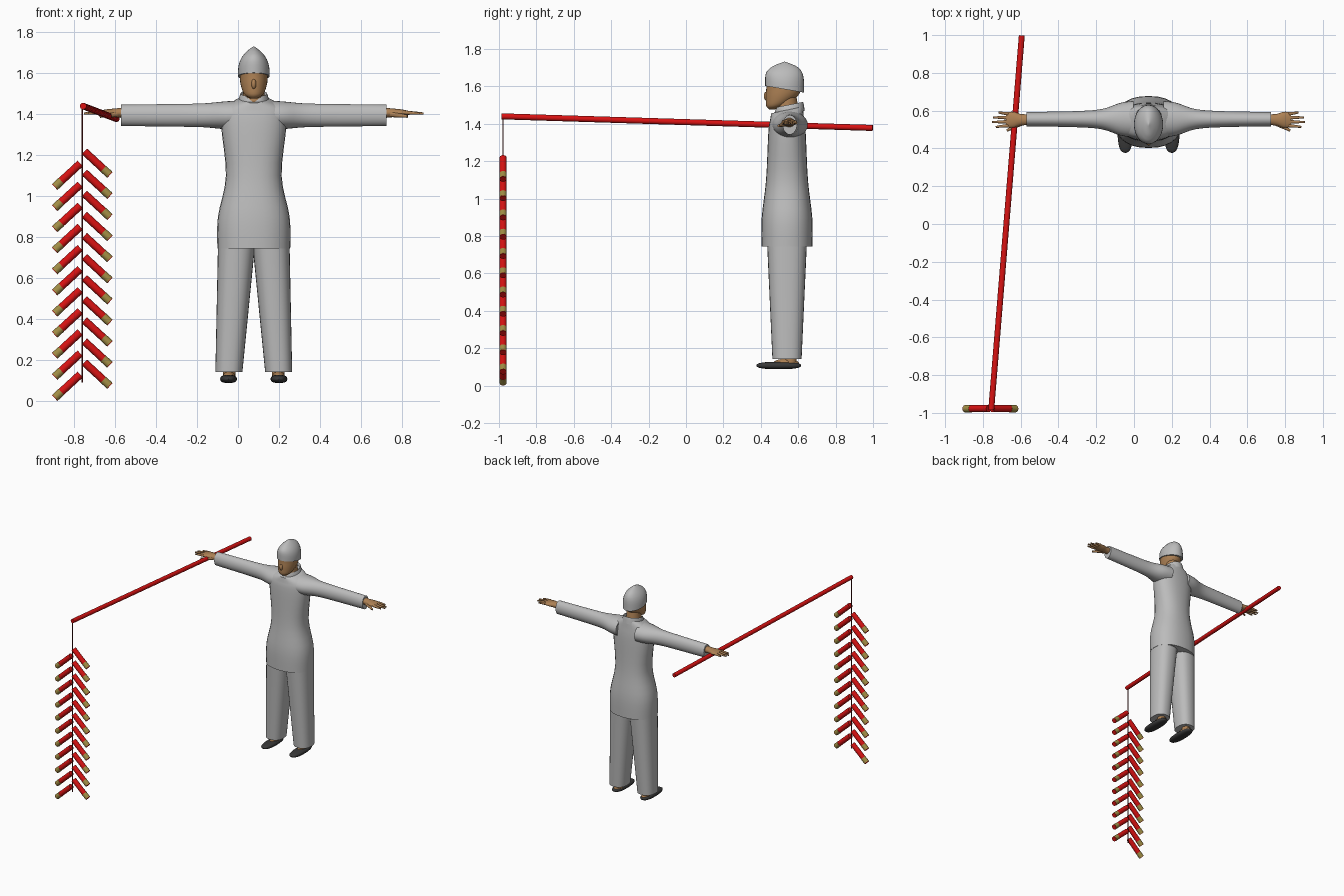
import bpy, bmesh, math
from mathutils import Vector

cube = bpy.data.objects.get("Cube")
if cube:
    bpy.data.objects.remove(cube, do_unlink=True)


def material(name, *rgb):
    mat = bpy.data.materials.new(name)
    mat.use_nodes = True
    mat.diffuse_color = (*rgb, 1)
    shader = mat.node_tree.nodes["Principled BSDF"]
    shader.inputs["Base Color"].default_value = (*rgb, 1)
    shader.inputs["Roughness"].default_value = .8
    return mat


CLOTH = material("grey cloth", .5, .5, .5)
SKIN = material("tan skin", .42, .22, .09)
SHOE = material("black leather", .04, .04, .04)
RED = material("red paper", .68, .006, .006)
GOLD = material("dull gold", .36, .27, .06)
CORD = material("dark red cord", .13, .01, .01)

BODY_X, BODY_Y = .077, .54


def smooth_rings(rings, steps=4):
    """Pass a smooth curve through a few rings."""
    pts = [Vector(ring) for ring in rings]
    pts = [pts[0], *pts, pts[-1]]
    result = []
    for a, b, c, d in zip(pts, pts[1:], pts[2:], pts[3:]):
        for step in range(steps):
            t = step / steps
            result.append(b + (c - a) * t / 2 + (2 * a - 5 * b + 4 * c - d) * t**2 / 2
                          + (3 * b - a - 3 * c + d) * t**3 / 2)
    return result + [pts[-1]]


def loft(name, axis, centre, rings, mat, power=2, sides=28, caps=True, shape=None):
    """Skin rounded rings of (position, half size, half size) along an axis."""
    bm = bmesh.new()
    loops = []
    for position, half_u, half_v in smooth_rings(rings):
        loop = []
        for i in range(sides):
            angle = math.tau * i / sides
            cos, sin = math.cos(angle), math.sin(angle)
            u = centre[0] + half_u * math.copysign(abs(cos) ** (2 / power), cos)
            v = centre[1] + half_v * math.copysign(abs(sin) ** (2 / power), sin)
            point = Vector({"x": (position, u, v), "y": (u, position, v), "z": (u, v, position)}[axis])
            if shape:
                shape(point)
            loop.append(bm.verts.new(point))
        loops.append(loop)
    for low, high in zip(loops, loops[1:]):
        for i in range(sides):
            bm.faces.new((low[i - 1], low[i], high[i], high[i - 1]))
    if caps:
        bm.faces.new(loops[0])
        bm.faces.new(loops[-1])
    bmesh.ops.recalc_face_normals(bm, faces=bm.faces)
    mesh = bpy.data.meshes.new(name)
    bm.to_mesh(mesh)
    bm.free()
    ob = bpy.data.objects.new(name, mesh)
    bpy.context.scene.collection.objects.link(ob)
    bpy.ops.object.select_all(action="DESELECT")
    ob.select_set(True)
    bpy.context.view_layer.objects.active = ob
    finish(ob, mat)


def finish(ob, mat):
    ob.data.materials.append(mat)
    bpy.ops.object.shade_smooth_by_angle(angle=math.radians(40))


def ball(name, centre, half, mat, power=2):
    """Rounded blob, squarer for a higher power."""
    rings = []
    for i in range(-4, 5):
        t = math.sin(math.pi * i / 8)
        width = max(.05, (1 - abs(t) ** power) ** (1 / power))
        rings.append((centre[1] + half[1] * t, half[0] * width, half[2] * width))
    loft(name, "y", (centre[0], centre[2]), rings, mat, power, sides=20)


def rod(name, start, end, radius, mat, taper=1, sides=14):
    start, end = Vector(start), Vector(end)
    along = end - start
    bpy.ops.mesh.primitive_cone_add(
        vertices=sides, radius1=radius, radius2=radius * taper, depth=along.length,
        location=(start + end) / 2, rotation=along.to_track_quat("Z", "Y").to_euler())
    ob = bpy.context.object
    ob.name = name
    finish(ob, mat)


# Tunic, waisted and flaring to the hem, its neckline lower at the front
def lower_neckline(p):
    p.z += 3 * max(0, p.z - 1.4) * (p.y - BODY_Y)


loft("tunic", "z", (BODY_X, BODY_Y),
     [(.745, .178, .137), (.9, .175, .135), (1.1, .136, .112), (1.35, .16, .1),
      (1.43, .15, .09), (1.475, .07, .085)], CLOTH, power=2.3, shape=lower_neckline)


# Standing collar with a notch at the throat
def notch_collar(p):
    depth = max(0, 1 - abs(p.x - BODY_X) / .04)
    if p.y < BODY_Y and p.z > 1.46:
        p.z -= .03 * depth
    p.z += .2 * (p.y - BODY_Y)


loft("collar", "z", (BODY_X, .55), [(1.45, .078, .085), (1.5, .065, .076), (1.46, .06, .07)],
     CLOTH, caps=False, shape=notch_collar)


# Neck and head, with the jaw reaching forward
def push_jaw(p):
    p.y -= 4.2 * (1.6 - p.z) ** 2


loft("neck", "z", (BODY_X, BODY_Y), [(1.42, .056, .07), (1.55, .05, .05)], SKIN)
loft("head", "z", (BODY_X, .523),
     [(1.478, .018, .016), (1.5, .048, .053), (1.555, .066, .088), (1.62, .069, .094)],
     SKIN, shape=push_jaw)
ball("nose", (BODY_X, .43, 1.548), (.012, .014, .024), SKIN)
ball("lips", (BODY_X, .437, 1.511), (.02, .008, .007), SKIN)


# Pointed cap, lower at the back
def drop_back(p):
    p.z -= 1.5 * max(0, 1.7 - p.z) * (p.y - .527)


cap_steps = [i / 8 for i in range(9)]
loft("cap", "z", (BODY_X, .527),
     [(1.585 + .147 * t, .076 * (1.02 - t**3), .102 * (1.02 - t**5)) for t in cap_steps],
     CLOTH, shape=drop_back)

for side, s in (("left", 1), ("right", -1)):
    def outward(distance):
        return BODY_X + s * distance

    def from_body(rings):
        return [(outward(d), u, v) for d, u, v in rings]

    # Sleeve, blending out of the shoulder
    loft(side + "_sleeve", "x", (.555, 1.395), from_body(
        [(.08, .096, .072), (.15, .086, .067), (.25, .053, .058), (.4, .042, .055),
         (.647, .038, .052)]), CLOTH)

    # Hand with four spread fingers and a thumb
    loft(side + "_palm", "x", (.552, 1.407), from_body(
        [(.63, .028, .026), (.68, .031, .021), (.715, .042, .018), (.755, .04, .01)]), SKIN)
    for i, finger in enumerate(("index", "middle", "ring", "little")):
        spread = .021 * (i - 1.5)
        reach = .829 - .012 * (i - 1.3) ** 2
        rod(f"{side}_{finger}_finger", (outward(.742), .552 + spread, 1.408),
            (outward(reach), .552 + 1.2 * spread, 1.404), .0105, SKIN, taper=.5, sides=10)
    rod(side + "_thumb", (outward(.67), .535, 1.4), (outward(.75), .495, 1.39),
        .014, SKIN, taper=.5, sides=10)

    # Trouser leg, set wider toward the foot
    def splay(p):
        p.x += s * (.13 - .06 * p.z)

    loft(side + "_trouser_leg", "z", (BODY_X, BODY_Y), [(.143, .066, .078), (.8, .092, .108)],
         CLOTH, power=2.4, shape=splay)

    # Ankle, instep and slip-on shoe
    rod(side + "_ankle", (outward(.12), .56, .1), (outward(.12), .56, .2), .032, SKIN)
    ball(side + "_instep", (outward(.121), .535, .118), (.031, .07, .026), SKIN)
    ball(side + "_shoe", (outward(.123), .496, .108), (.041, .12, .02), SHOE, power=2.5)

# Pole held out to the front, with the hanging cord
rod("pole", (-.756, -.985, 1.44), (-.594, .998, 1.378), .016, RED)
HANG_X, HANG_Y = -.76, -.978
rod("cord", (HANG_X, HANG_Y, 1.435), (HANG_X, HANG_Y, .09), .0035, CORD)

# Two staggered rows of firecrackers, each with a gold band near its outer end
for row, s, lowest in (("left", 1, .074), ("right", -1, .015)):
    for i in range(11):
        tip_z = lowest + .103 * i
        inner = Vector((HANG_X + s * .01, HANG_Y, tip_z + .115))
        outer = Vector((HANG_X + s * .135, HANG_Y, tip_z))
        name = f"{row}_firecracker_{i + 1}"
        rod(name, inner, outer, .019, RED)
        rod(name + "_band", inner.lerp(outer, .74), inner.lerp(outer, .98), .0197, GOLD)
